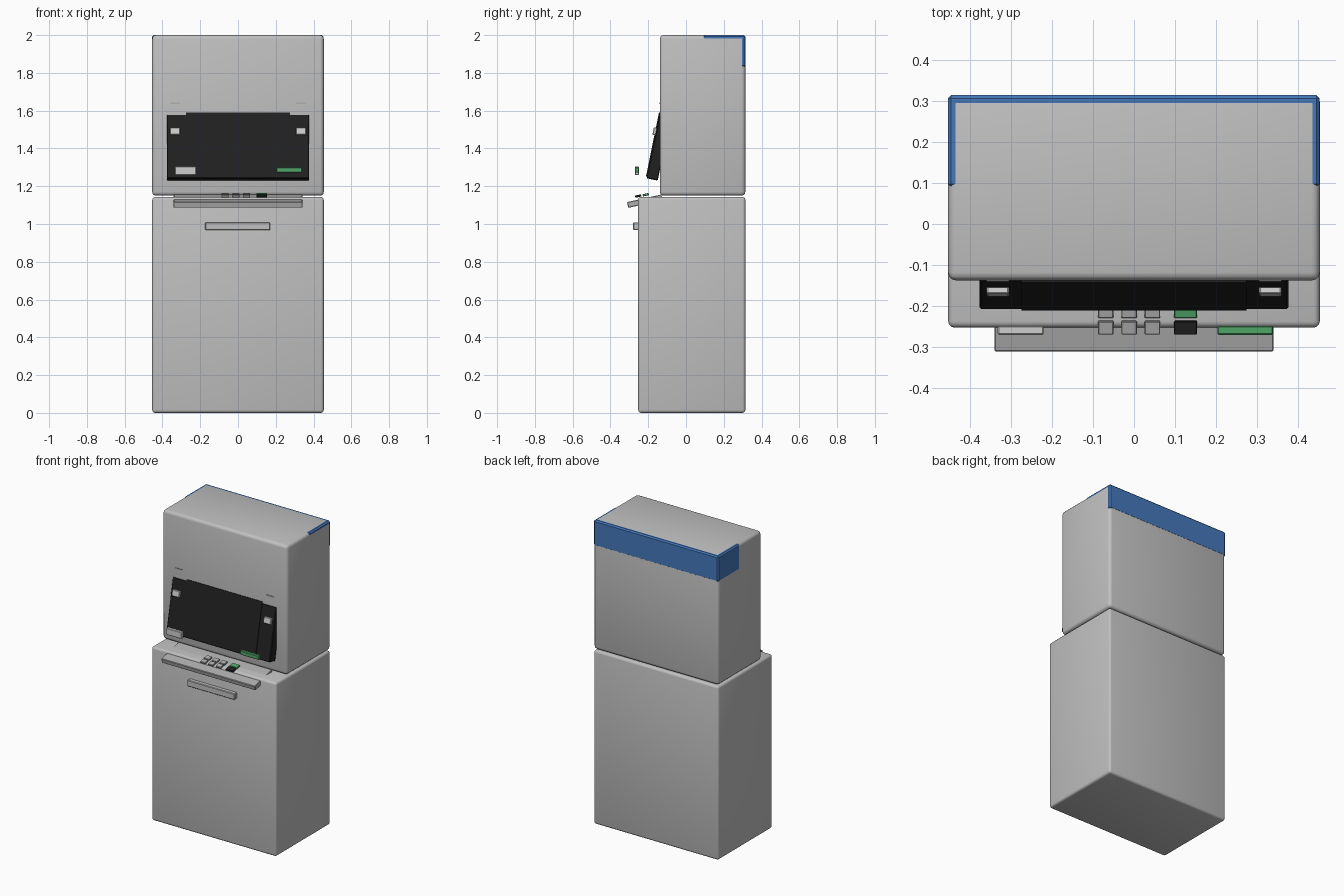
import bpy
import bmesh
import math
from mathutils import Matrix, Vector

cube = bpy.data.objects.get("Cube")
if cube:
    bpy.data.objects.remove(cube, do_unlink=True)


def material(name, r, g, b):
    m = bpy.data.materials.new(name)
    m.use_nodes = True
    m.diffuse_color = (r, g, b, 1)
    m.node_tree.nodes["Principled BSDF"].inputs["Base Color"].default_value = (r, g, b, 1)
    return m


GREY = material("cabinet grey", 0.53, 0.53, 0.53)
MID = material("tray grey", 0.43, 0.43, 0.43)
PALE = material("pale grey", 0.62, 0.62, 0.62)
BLACK = material("panel black", 0.015, 0.015, 0.016)
BLUE = material("trim blue", 0.06, 0.19, 0.5)
GREEN = material("signal green", 0.08, 0.38, 0.14)


def box(name, mat, x, y, z, bevel=0.003, tilt=0.0, segments=1):
    """Bevelled box from (min, max) ranges, tilted about its own centre."""
    size = Vector((x[1] - x[0], y[1] - y[0], z[1] - z[0]))
    bm = bmesh.new()
    bmesh.ops.create_cube(bm, size=1, matrix=Matrix.Diagonal(size).to_4x4())
    if bevel:
        bmesh.ops.bevel(bm, geom=bm.edges[:], offset=bevel, segments=segments,
                        profile=0.5, affect='EDGES')
    mesh = bpy.data.meshes.new(name)
    bm.to_mesh(mesh)
    bm.free()
    mesh.materials.append(mat)
    ob = bpy.data.objects.new(name, mesh)
    ob.location = (sum(x) / 2, sum(y) / 2, sum(z) / 2)
    ob.rotation_euler.x = tilt
    bpy.context.collection.objects.link(ob)
    return ob


def around(centre, width):
    return (centre - width / 2, centre + width / 2)


# Two stacked cabinets
W = 0.454
BACK = 0.314
parts = [
    box("lower_cabinet", GREY, (-W, W), (-0.253, BACK), (0, 1.143), 0.015, segments=3),
    box("upper_cabinet", GREY, (-W, W), (-0.138, BACK), (1.15, 2.0), 0.02, segments=3),
]

# Blue band wrapping the top rear, showing along the rounded edges
e = 0.0006
parts.append(box("rear_trim", BLUE, (-W - e, W - e), (0.09, BACK + e),
                 (1.83, 2.0 - e), 0.008))

# Tilted display panel with a slightly proud screen
LEAN = -0.2
parts.append(box("display_panel", BLACK, around(0, 0.754), around(-0.145, 0.06),
                 around(1.405, 0.345), 0.004, LEAN))
parts.append(box("screen", BLACK, around(0, 0.55), around(-0.146, 0.064),
                 around(1.415, 0.345), 0, LEAN))

# Sensor blocks on the panel, and thin lips above them
for side, word in ((-1, "right"), (1, "left")):
    cx = side * 0.333
    parts.append(box(word + "_sensor", PALE, around(cx, 0.054), around(-0.162, 0.024),
                     around(1.49, 0.04), 0.003, LEAN))
    parts.append(box(word + "_lip", MID, around(cx, 0.054), (-0.141, -0.13),
                     (1.636, 1.644), 0))

# Slot plates standing in front of the panel
parts.append(box("card_slot", PALE, (-0.333, -0.221), (-0.271, -0.249), (1.26, 1.304)))
parts.append(box("receipt_slot", GREEN, (0.204, 0.34), (-0.271, -0.249), (1.272, 1.299)))

# Sloping keyboard tray
SLOPE = 0.22
parts.append(box("tray", MID, around(0, 0.682), around(-0.218, 0.186),
                 around(1.121, 0.031), 0.003, SLOPE))

# Keypad: two rows of three keys, with a function key beside each row
for row, (cy, cz) in enumerate(((-0.253, 1.148), (-0.213, 1.155))):
    for col in range(3):
        parts.append(box(f"key_{row}_{col}", MID, around(-0.069 + col * 0.057, 0.038),
                         around(cy, 0.033), around(cz, 0.012), 0.002, SLOPE))
    parts.append(box(("dark_key", "green_key")[row], (BLACK, GREEN)[row],
                     around(0.126, 0.056), around(cy, 0.033),
                     around(cz, 0.012), 0.002, SLOPE))

# Door handle
parts.append(box("door_handle", GREY, (-0.174, 0.17), (-0.28, -0.25), (0.967, 1.008), 0.004))

# Smooth the rounded edges only
bpy.ops.object.select_all(action='DESELECT')
for ob in parts:
    ob.select_set(True)
bpy.context.view_layer.objects.active = parts[0]
bpy.ops.object.shade_smooth_by_angle(angle=math.radians(35))
